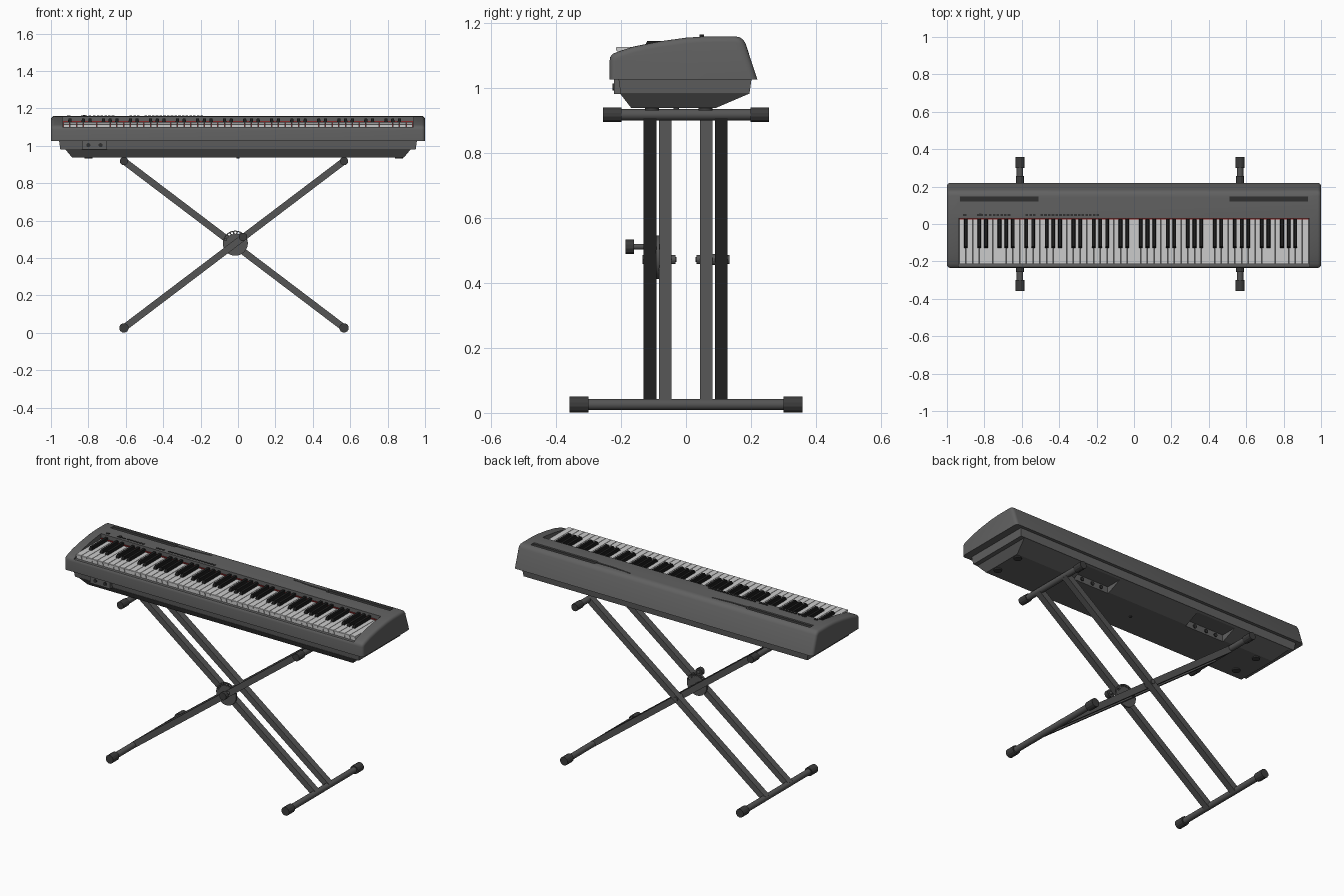
import bpy, bmesh, math
from mathutils import Vector

if "Cube" in bpy.data.objects:
    bpy.data.objects.remove(bpy.data.objects["Cube"])

COLORS = {"body": 0.12, "metal": 0.09, "rubber": 0.045, "ivory": 0.75, "ebony": 0.012, "dark": 0.03}
MATS = {}
for key, g in COLORS.items():
    MATS[key] = bpy.data.materials.new(key)
    MATS[key].diffuse_color = (g, g, g, 1)
MATS["felt"] = bpy.data.materials.new("felt")
MATS["felt"].diffuse_color = (0.25, 0.02, 0.02, 1)


def add_prism(bm, pts, a, b, axis, pts2=None):
    """Extrude a 2D outline from a to b along an axis; pts2 gives a different far outline."""
    place = {"x": lambda u, v, w: (w, u, v), "y": lambda u, v, w: (u, w, v),
             "z": lambda u, v, w: (u, v, w)}[axis]
    lo = [bm.verts.new(place(u, v, a)) for u, v in pts]
    hi = [bm.verts.new(place(u, v, b)) for u, v in (pts2 or pts)]
    n = len(lo)
    faces = [bm.faces.new(lo), bm.faces.new(hi)]
    faces += [bm.faces.new((lo[i], lo[(i + 1) % n], hi[(i + 1) % n], hi[i])) for i in range(n)]
    bmesh.ops.recalc_face_normals(bm, faces=faces)
    return faces


def rect(x0, x1, y0, y1):
    return [(x0, y0), (x1, y0), (x1, y1), (x0, y1)]


def ring(cx, cy, r, n):
    return [(cx + r * math.cos(2 * math.pi * (i + .5) / n), cy + r * math.sin(2 * math.pi * (i + .5) / n))
            for i in range(n)]


def make(name, bm, mat, smooth=None):
    me = bpy.data.meshes.new(name)
    bm.to_mesh(me)
    bm.free()
    ob = bpy.data.objects.new(name, me)
    bpy.context.collection.objects.link(ob)
    if mat:
        me.materials.append(MATS[mat])
    if smooth:
        bpy.ops.object.select_all(action='DESELECT')
        ob.select_set(True)
        bpy.context.view_layer.objects.active = ob
        bpy.ops.object.shade_smooth_by_angle(angle=math.radians(smooth))
    return ob


def part(name, mat, prisms, smooth=None):
    bm = bmesh.new()
    for p in prisms:
        add_prism(bm, *p)
    return make(name, bm, mat, smooth)


def cut(ob, prisms):
    """Subtract prisms from an object and remove the cutter."""
    cutter = part("cutter", None, prisms)
    cutter.hide_render = True
    mod = ob.modifiers.new("cut", 'BOOLEAN')
    mod.operation, mod.solver, mod.object = 'DIFFERENCE', 'EXACT', cutter
    bpy.ops.object.select_all(action='DESELECT')
    bpy.context.view_layer.objects.active = ob
    ob.select_set(True)
    bpy.ops.object.modifier_apply(modifier=mod.name)
    bpy.data.objects.remove(cutter)


# Upper shell: side profile swept across the width, ends rounded
profile = [(-.235, 1.026), (-.235, 1.085), (-.233, 1.096), (-.226, 1.105), (-.21, 1.112), (-.16, 1.128),
           (-.08, 1.144), (0, 1.155), (.06, 1.159), (.15, 1.159), (.164, 1.157), (.175, 1.15),
           (.183, 1.138), (.22, 1.026)]
bm = bmesh.new()
add_prism(bm, profile, -1, 1, "x")
rim = [e for e in bm.edges if abs(e.verts[0].co.x - e.verts[1].co.x) < 1e-6
       and max(v.co.z for v in e.verts) > 1.03]
bmesh.ops.bevel(bm, geom=rim, offset=.018, segments=4, profile=.5, affect='EDGES')
shell = make("upper_shell", bm, "body")

# Key well and the two tapering speaker slots
grille = [(.935, .15), (.935, .117), (.505, .117), (.505, .126), (.40, .127), (.275, .138),
          (.275, .144), (.40, .135), (.505, .137), (.505, .15)]
cut(shell, [(rect(-.937, .937, -.4, .03), 1.10, 1.3, "z")])
cut(shell, [([(s * x, y) for x, y in grille], 1.151, 1.25, "z") for s in (-1, 1)])
bpy.ops.object.shade_smooth_by_angle(angle=math.radians(35))
part("speaker_grilles", "dark", [(rect(*sorted((s * .51, s * .93)), .121, .146), 1.148, 1.154, "z")
                                 for s in (-1, 1)])

# Keys: 52 white, 36 black
pitch = 1.87 / 52
white = [(-.215, 1.125), (-.213, 1.127), (.029, 1.127), (.029, 1.099), (-.211, 1.099), (-.211, 1.114), (-.215, 1.116)]
black = [(-.132, 1.12), (-.119, 1.145), (.028, 1.145), (.028, 1.12)]
whites, blacks = [], []
for i in range(52):
    x = -.935 + i * pitch
    whites.append((white, x + .0012, x + pitch - .0012, "x"))
    if i % 7 in (0, 2, 3, 5, 6) and i < 51:
        c = x + pitch
        blacks.append((rect(c - .0105, c + .0105, -.132, .028), 1.12, 1.145, "z",
                       rect(c - .0075, c + .0075, -.119, .028)))
part("white_keys", "ivory", whites)
part("black_keys", "ebony", blacks)
part("key_felt", "felt", [(rect(-.935, .935, .023, .031), 1.10, 1.132, "z")])

# Control buttons and volume slider
groups = [(-.84, 3), (-.775, 6), (-.58, 3), (-.50, 16)]
buttons = [(rect(x + i * .02, x + i * .02 + .014, .044, .053), 1.155, 1.1615, "z")
           for x, n in groups for i in range(n)]
buttons.append((rect(-.915, -.895, .044, .054), 1.155, 1.162, "z"))
buttons.append((rect(-.83, -.815, .042, .056), 1.155, 1.165, "z"))
part("control_buttons", "dark", buttons)

# Lower case and tapered underside with rear connector recesses
part("lower_case", "body", [(rect(-.95, .95, -.201, .195), .981, 1.03, "z", rect(-.957, .957, -.208, .202))])
tray = part("bottom_tray", "body", [(rect(-.888, .888, -.168, .09), .938, .983, "z",
                                     rect(-.925, .925, -.203, .195))])
recesses = [(.25, .49), (-.55, -.29)]
cut(tray, [(rect(a, b, .08, .3), .9, .977, "z") for a, b in recesses])
part("rear_sockets", "dark", [(ring(a + (b - a) * t, .958, .011, 12), .07, .086, "y")
                              for a, b in recesses for t in (.2, .45, .75)])
part("rubber_feet", "rubber", [(ring(x, y, .022, 16), .931, .94, "z")
                               for x in (-.8, .86) for y in (-.105, .06)]
     + [(ring(0, -.03, .008, 12), .932, .94, "z")], 40)

# Headphone box under the front edge
part("headphone_box", "body", [(rect(-.835, -.70, .981, 1.027), -.222, -.19, "y")])
part("headphone_jacks", "dark", [(ring(x, 1.003, .011, 16), -.226, -.215, "y") for x in (-.80, -.735)])

# Stand: crossing legs, outer pair rising right, inner pair rising left
XL, XR, ZB, ZT = -.61, .567, .026, .918


def leg(x0, x1, y):
    d = Vector((x1 - x0, ZT - ZB)).normalized()
    n = Vector((-d.y, d.x)) * .018
    a, b = Vector((x0, ZB)), Vector((x1, ZT))
    return ([tuple(p) for p in (a + n, b + n, b - n, a - n)], y - .0195, y + .0195, "y")


part("outer_legs", "metal", [leg(XL, XR, y) for y in (-.111, .109)])
part("inner_legs", "metal", [leg(XR, XL, y) for y in (-.0635, .0625)])

# Foot tubes and top support tubes with rubber end caps
tubes, caps = [], []
for x in (XL, XR):
    for z, half in ((ZB, .358), (ZT, .256)):
        tubes.append((ring(x, z, .0175, 20), -half + .01, half - .01, "y"))
        for s in (-1, 1):
            lo, hi = sorted((s * half, s * (half - .058)))
            caps.append((ring(x, z, .0225 if z > .5 else .0255, 12), lo, hi, "y"))
part("cross_tubes", "metal", tubes, 40)
part("tube_end_caps", "rubber", caps, 25)

# Pivot bolts
px, pz = (XL + XR) / 2, (ZB + ZT) / 2
bolts = []
for s in (-1, 1):
    for r, a, b in ((.008, .03, .13), (.014, .032, .044), (.014, .127, .134), (.017, .081, .091)):
        lo, hi = sorted((s * a, s * b))
        bolts.append((ring(px, pz, r, 12), lo, hi, "y"))
part("pivot_bolts", "metal", bolts)

# Height adjusting plate with locking holes
plate = part("locking_plate", "metal", [(ring(px + .007, pz + .007, .067, 40), -.092, -.082, "y")])
holes = []
for i in range(9):
    a = math.radians(20 + i * 17.5)
    holes.append((ring(px + .007 + .056 * math.cos(a), pz + .007 + .056 * math.sin(a), .006, 10), -.12, -.05, "y"))
cut(plate, holes)
bpy.ops.object.shade_smooth_by_angle(angle=math.radians(30))

# Locking knob
kx, kz = .027, .512
part("locking_knob", "rubber", [(ring(kx, kz, .023, 12), -.186, -.16, "y")])
part("knob_shaft", "metal", [(ring(kx, kz, .009, 12), -.165, -.08, "y")], 40)

for m in bpy.data.materials:
    if m.users and not m.is_grease_pencil:
        m.use_nodes = True
        m.node_tree.nodes["Principled BSDF"].inputs["Base Color"].default_value = m.diffuse_color
